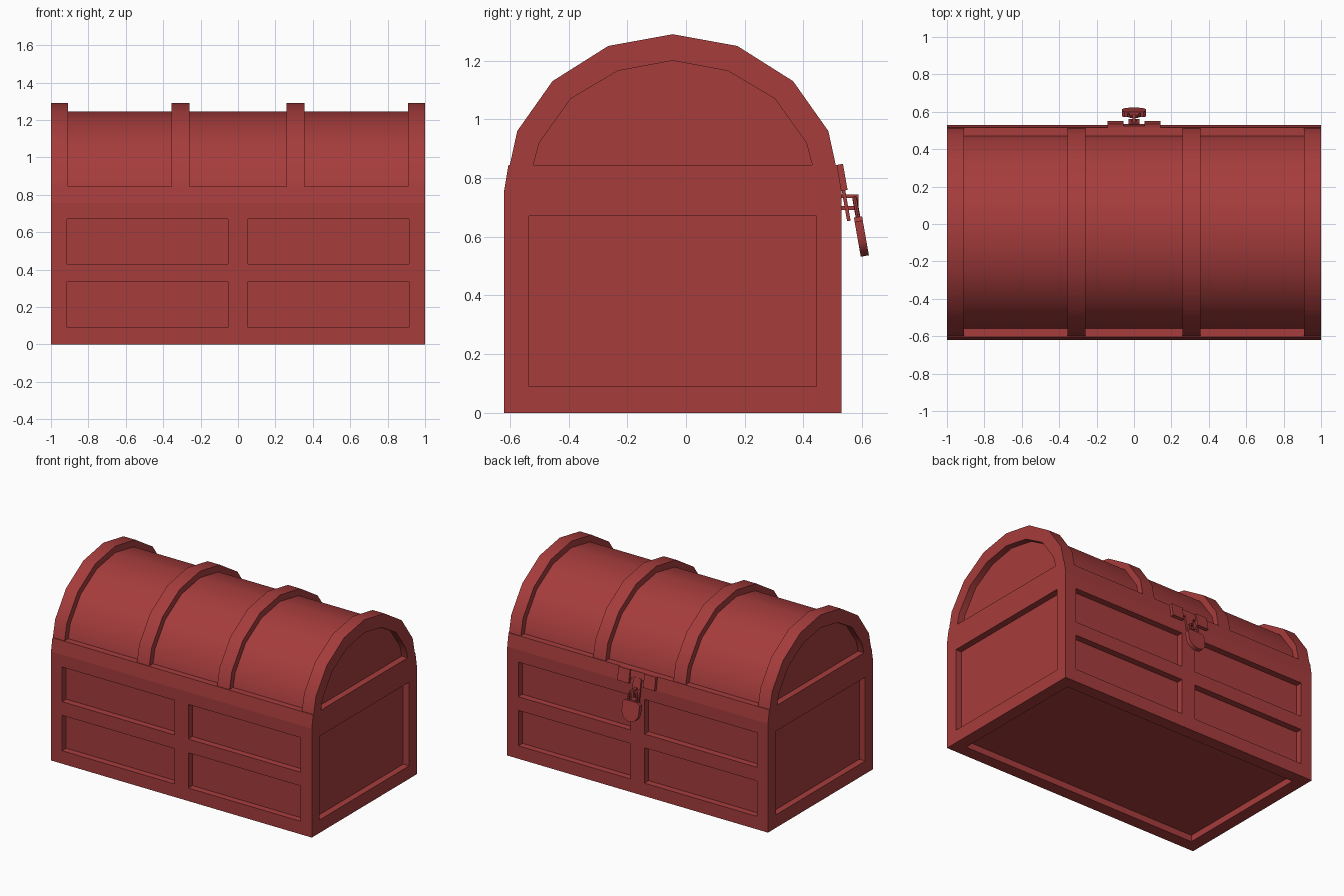
import bpy, bmesh, math
from mathutils import Matrix, Vector

if "Cube" in bpy.data.objects:
    bpy.data.objects.remove(bpy.data.objects["Cube"], do_unlink=True)

red = bpy.data.materials.new("painted red")
red.use_nodes = True
COLOUR = (0.38, 0.045, 0.045, 1)
red.diffuse_color = COLOUR
red.node_tree.nodes["Principled BSDF"].inputs["Base Color"].default_value = COLOUR
MID_Y = -0.045


def finish(name, bm, smooth=True):
    bmesh.ops.recalc_face_normals(bm, faces=bm.faces)
    mesh = bpy.data.meshes.new(name)
    bm.to_mesh(mesh)
    bm.free()
    mesh.materials.append(red)
    ob = bpy.data.objects.new(name, mesh)
    bpy.context.collection.objects.link(ob)
    bpy.ops.object.select_all(action="DESELECT")
    ob.select_set(True)
    bpy.context.view_layer.objects.active = ob
    if smooth:
        bpy.ops.object.shade_smooth_by_angle(angle=math.radians(30))
    return ob


def prism(bm, outline, x0, x1):
    """Extrude a (y, z) outline along x."""
    face = bm.faces.new([bm.verts.new((x0, y, z)) for y, z in outline])
    ext = bmesh.ops.extrude_face_region(bm, geom=[face])["geom"]
    moved = [v for v in ext if isinstance(v, bmesh.types.BMVert)]
    bmesh.ops.translate(bm, verts=moved, vec=(x1 - x0, 0, 0))


def box(bm, lo, hi, frame=Matrix()):
    lo, hi = Vector(lo), Vector(hi)
    place = Matrix.Translation((lo + hi) / 2) @ Matrix.Diagonal((*(hi - lo), 1))
    bmesh.ops.create_cube(bm, size=1, matrix=frame @ place)


# Chest body with sunken panels on every side and underneath
bm = bmesh.new()
prism(bm, [(-0.62, 0), (0.53, 0), (0.53, 0.755), (0.515, 0.845),
           (-0.605, 0.845), (-0.62, 0.755)], -1, 1)
body = finish("chest_body", bm, smooth=False)

DEPTH = 0.045
bm = bmesh.new()
for x0, x1 in ((-0.915, -0.053), (0.053, 0.915)):
    for z0, z1 in ((0.09, 0.335), (0.43, 0.67)):
        box(bm, (x0, -0.8, z0), (x1, -0.62 + DEPTH, z1))
        box(bm, (x0, 0.53 - DEPTH, z0), (x1, 0.8, z1))
for s in (-1, 1):
    a, b = sorted((s * (1 - DEPTH), s * 1.2))
    box(bm, (a, -0.535, 0.09), (b, 0.445, 0.67))
box(bm, (-0.915, -0.535, -0.2), (0.915, 0.445, DEPTH))
cutter = finish("panel_cutter", bm, smooth=False)
cutter.hide_render = True
bpy.context.view_layer.objects.active = body
cut = body.modifiers.new("panels", "BOOLEAN")
cut.operation, cut.solver, cut.object = "DIFFERENCE", "EXACT", cutter
bpy.ops.object.modifier_apply(modifier=cut.name)
bpy.data.objects.remove(cutter, do_unlink=True)


# Lid arches: half outlines mirrored about the ridge
def arch(half):
    return ([(MID_Y - y, z) for y, z in half]
            + [(MID_Y + y, z) for y, z in reversed(half[:-1])])


OUTER = [(0.555, 0.845), (0.53, 0.96), (0.41, 1.13), (0.22, 1.25), (0, 1.29)]
INNER = [(0.475, 0.845), (0.455, 0.92), (0.348, 1.07), (0.188, 1.165), (0, 1.2)]
MIDDLE = [((a + c) / 2, (b + d) / 2) for (a, b), (c, d) in zip(OUTER, INNER)]

bm = bmesh.new()
prism(bm, arch(MIDDLE), -0.955, 0.955)
finish("lid_barrel", bm)

for name, x0, x1 in (("lid_band_right", -0.355, -0.26), ("lid_band_left", 0.26, 0.355)):
    bm = bmesh.new()
    prism(bm, arch(OUTER), x0, x1)
    finish(name, bm)

for name, s in (("lid_end_arch_right", -1), ("lid_end_arch_left", 1)):
    bm = bmesh.new()
    prism(bm, arch(OUTER) + arch(INNER)[::-1], s * 0.91, s)
    finish(name, bm)

# Hasp: two wings and a hanging strap, leaning with the chamfer of the body
lean = Matrix.Translation((0, 0.515, 0.845)) @ Matrix.Rotation(math.radians(10), 4, "X")
bm = bmesh.new()
for s in (-1, 1):
    a, b = sorted((s * 0.055, s * 0.143))
    box(bm, (a, -0.01, -0.09), (b, 0.02, 0), lean)
finish("hasp_wings", bm, smooth=False)

bm = bmesh.new()
box(bm, (-0.055, -0.01, -0.05), (0.055, 0.01, 0), lean)
box(bm, (-0.03, 0, -0.11), (0.03, 0.012, -0.04), lean)
for s in (-1, 1):
    a, b = sorted((s * 0.014, s * 0.03))
    box(bm, (a, 0, -0.18), (b, 0.012, -0.1), lean)
box(bm, (-0.03, 0, -0.195), (0.03, 0.012, -0.17), lean)
finish("hasp_strap", bm, smooth=False)

# Staple that sticks out through the strap
bm = bmesh.new()
for z in (0.692, 0.732):
    box(bm, (-0.009, 0.52, z), (0.009, 0.588, z + 0.012))
box(bm, (-0.009, 0.576, 0.692), (0.009, 0.588, 0.744))
finish("staple", bm, smooth=False)

# Padlock: round-bottomed body and a bent shackle
hang = Matrix.Translation((0, 0.572, 0.665)) @ Matrix.Rotation(math.radians(10), 4, "X")
shape = [(-0.05, 0), (0.05, 0), (0.065, -0.015)]
shape += [(0.065 * math.cos(t), -0.07 - 0.065 * math.sin(t))
          for t in (math.pi * i / 10 for i in range(11))]
shape.append((-0.065, -0.015))
bm = bmesh.new()
face = bm.faces.new([bm.verts.new((x, 0, z)) for x, z in shape])
ext = bmesh.ops.extrude_face_region(bm, geom=[face])["geom"]
bmesh.ops.translate(bm, verts=[v for v in ext if isinstance(v, bmesh.types.BMVert)],
                    vec=(0, 0.028, 0))
bmesh.ops.transform(bm, matrix=hang, verts=bm.verts)
finish("padlock_body", bm)

bm = bmesh.new()
path = [(-0.03, -0.005)]
path += [(-0.03 * math.cos(t), 0.035 + 0.03 * math.sin(t))
         for t in (math.pi * i / 8 for i in range(9))]
path.append((0.03, -0.005))
rings = []
for i, (x, z) in enumerate(path):
    p, q = path[max(i - 1, 0)], path[min(i + 1, len(path) - 1)]
    n = Vector((p[1] - q[1], 0, q[0] - p[0])).normalized()
    ring = []
    for k in range(8):
        t = math.tau * k / 8
        offset = 0.008 * (n * math.cos(t) + Vector((0, math.sin(t), 0)))
        ring.append(bm.verts.new(hang @ (Vector((x, 0.014, z)) + offset)))
    rings.append(ring)
for r, q in zip(rings, rings[1:]):
    for k in range(8):
        bm.faces.new((r[k], r[k - 1], q[k - 1], q[k]))
finish("padlock_shackle", bm)
